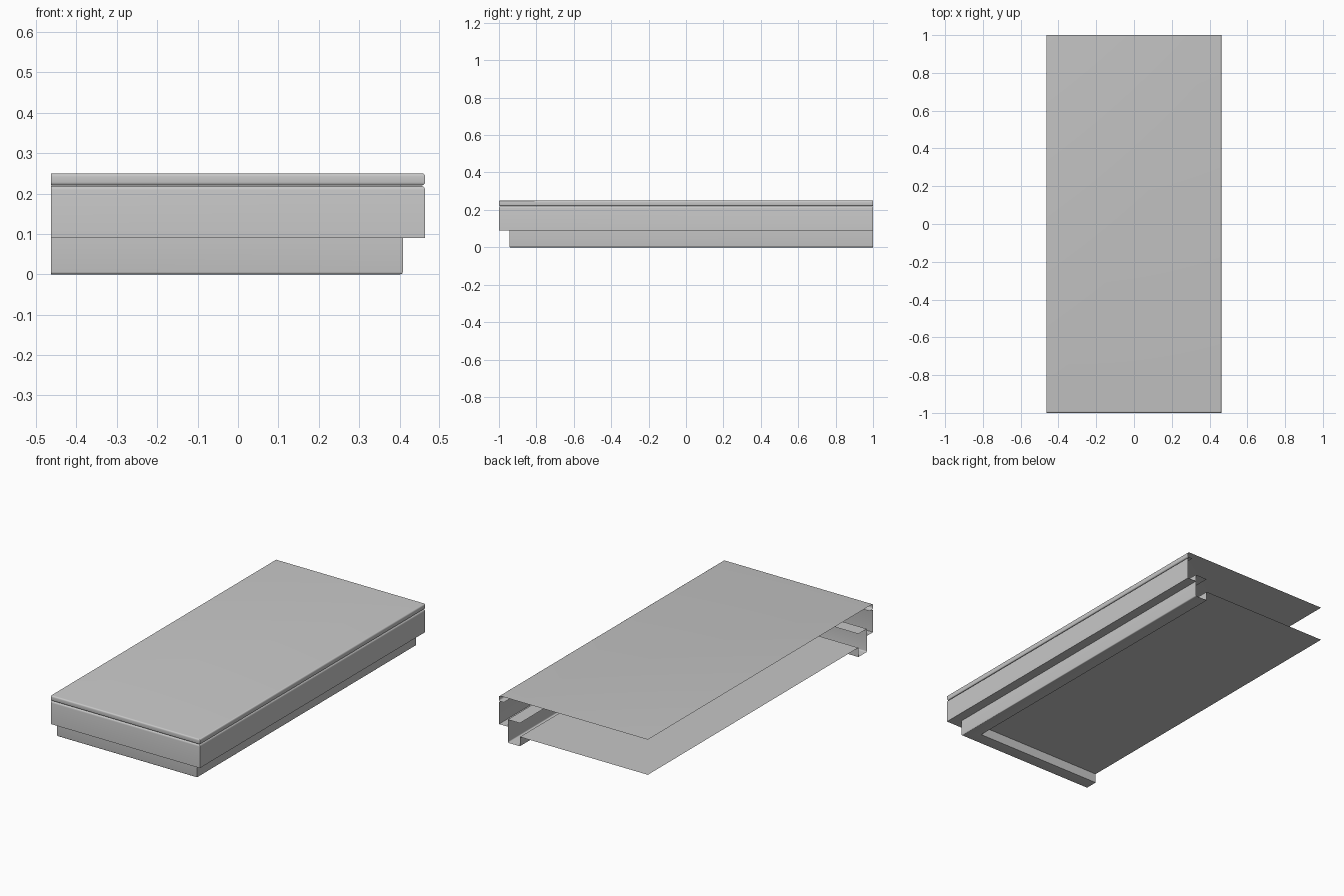
import bpy
import bmesh
from math import sin, cos, radians

cube = bpy.data.objects.get("Cube")
if cube:
    bpy.data.objects.remove(cube, do_unlink=True)

HALF_X, HALF_Y = 0.463, 1.0

grey = bpy.data.materials.new("plain grey")
grey.use_nodes = True
colour = (0.57, 0.57, 0.57, 1)
grey.diffuse_color = colour
grey.node_tree.nodes["Principled BSDF"].inputs["Base Color"].default_value = colour


def arc(inset, z, r, start, end, steps=4):
    """Rounded edge in (inset, height); 90 degrees is up, 0 is outward."""
    angles = [radians(start + (end - start) * i / steps) for i in range(steps + 1)]
    return [(inset - r * cos(a), z + r * sin(a)) for a in angles]


def corner_sweep(name, profile, cap_first=False, cap_last=False):
    """Sweep a profile along the left side and the front, mitred at the corner."""
    bm = bmesh.new()
    rows = []
    for d, z in profile:
        x, y = HALF_X - d, d - HALF_Y
        path = [(x, HALF_Y, z), (x, y, z), (-HALF_X, y, z)]
        rows.append([bm.verts.new(p) for p in path])
    for upper, lower in zip(rows, rows[1:]):
        for i in range(2):
            bm.faces.new((upper[i], upper[i + 1], lower[i + 1], lower[i]))
    # Flat sheets that fill the area inside the sweep
    if cap_first:
        back = bm.verts.new((-HALF_X, HALF_Y, profile[0][1]))
        bm.faces.new((rows[0][0], back, rows[0][2], rows[0][1]))
    if cap_last:
        back = bm.verts.new((-HALF_X, HALF_Y, profile[-1][1]))
        bm.faces.new((*rows[-1], back))
    mesh = bpy.data.meshes.new(name)
    bm.to_mesh(mesh)
    bm.free()
    mesh.materials.append(grey)
    obj = bpy.data.objects.new(name, mesh)
    bpy.context.collection.objects.link(obj)
    bpy.ops.object.select_all(action='DESELECT')
    obj.select_set(True)
    bpy.context.view_layer.objects.active = obj
    bpy.ops.object.shade_smooth_by_angle(angle=radians(35))


# Top slab with rounded rim and a short return underneath
r = 0.008
corner_sweep("top_slab",
             arc(r, 0.25 - r, r, 90, 0) + arc(r, 0.22 + r, r, 0, -90) + [(0.03, 0.22)],
             cap_first=True)

# Side band with a folded lower lip
corner_sweep("side_band",
             arc(0.01, 0.209, 0.01, 90, 0)
             + [(0, 0.09), (0.055, 0.09), (0.055, 0.13), (0.13, 0.13)])

# Recessed base: a rail around the raised bottom sheet
corner_sweep("recessed_base",
             [(0.055, 0.09)] + arc(0.061, 0.006, 0.006, 0, -90)
             + [(0.13, 0), (0.13, 0.0525)],
             cap_last=True)
